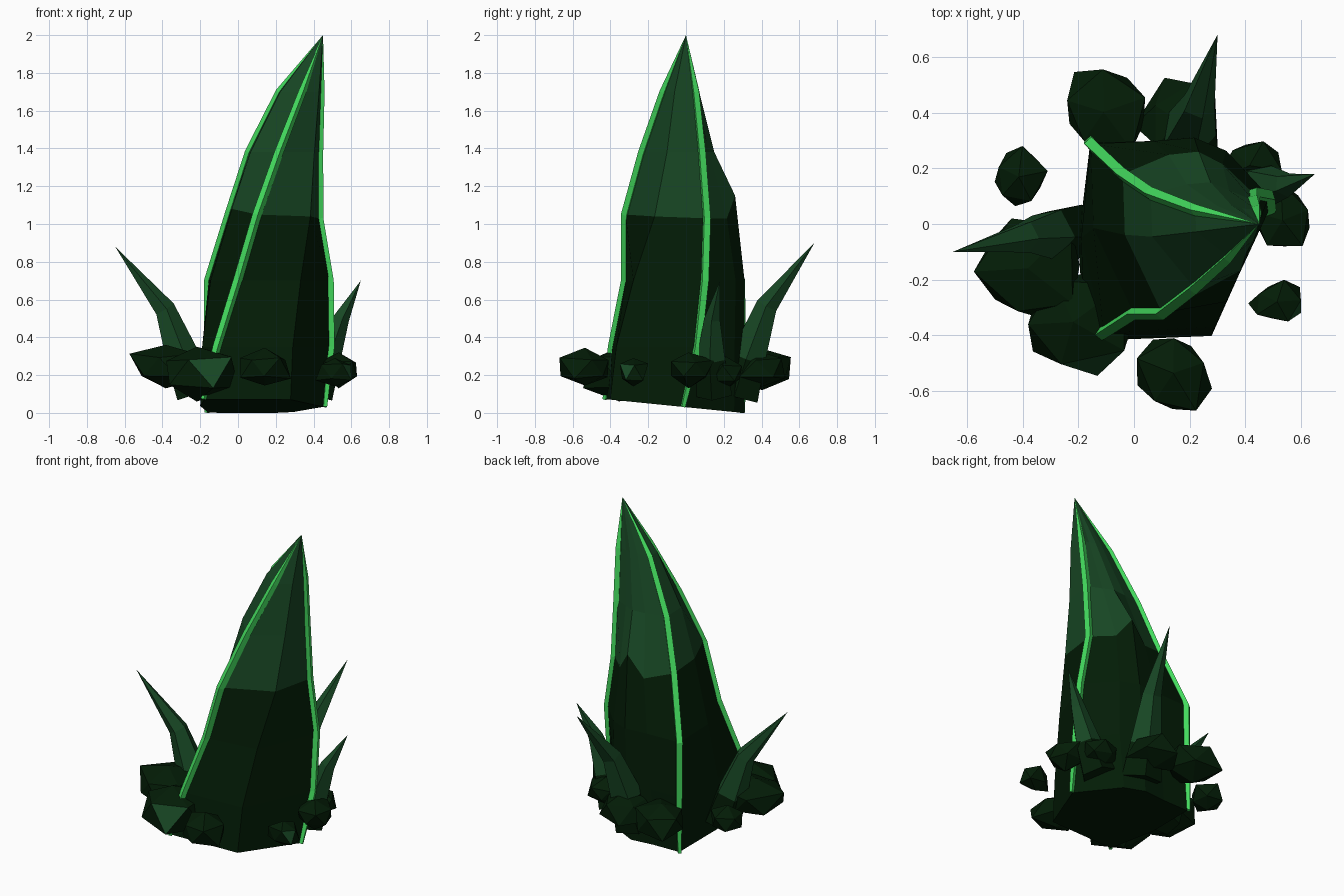
import bpy, bmesh, math, random
from mathutils import Vector

cube = bpy.data.objects.get("Cube")
if cube:
    bpy.data.objects.remove(cube)


def material(name, rgb):
    m = bpy.data.materials.new(name)
    m.use_nodes = True
    m.diffuse_color = (*rgb, 1)
    m.node_tree.nodes["Principled BSDF"].inputs["Base Color"].default_value = (*rgb, 1)
    return m


DARK = material("dark green stone", (0.001, 0.012, 0.002))
MID = material("mid green crystal", (0.009, 0.064, 0.018))
GLOW = material("bright green vein", (0.056, 0.7, 0.11))


def finish(name, bm, mats, rule=None):
    bmesh.ops.recalc_face_normals(bm, faces=bm.faces)
    if rule:
        for f in bm.faces:
            f.material_index = rule(f)
    mesh = bpy.data.meshes.new(name)
    bm.to_mesh(mesh)
    bm.free()
    for m in mats:
        mesh.materials.append(m)
    ob = bpy.data.objects.new(name, mesh)
    bpy.context.collection.objects.link(ob)
    return ob


def skin(rings, tip):
    """Join rings of points, close the bottom and run to a tip."""
    bm = bmesh.new()
    loops = [[bm.verts.new(p) for p in r] for r in rings]
    n = len(loops[0])
    for a, b in zip(loops, loops[1:]):
        for i in range(n):
            j = (i + 1) % n
            bm.faces.new((a[i], a[j], b[j], b[i]))
    end = bm.verts.new(tip)
    for i in range(n):
        bm.faces.new((loops[-1][i], loops[-1][(i + 1) % n], end))
    bm.faces.new(loops[0][::-1])
    return bm


def tapered(path, radii, sides, turn=0.0):
    """Rings square to a path, ending in a point."""
    pts = [Vector(p) for p in path]
    rings = []
    for k, r in enumerate(radii):
        d = (pts[k + 1] - pts[max(k - 1, 0)]).normalized()
        u = d.cross(Vector((0, 1, 0))).normalized()
        v = d.cross(u)
        rings.append([pts[k] + r * (u * math.cos(t) + v * math.sin(t))
                      for t in (turn + math.tau * i / sides for i in range(sides))])
    return skin(rings, pts[-1])


# Main leaning spike: height, centre x/y, half size x/y,
# then unit positions of the back ridge, side ridge, front edge and front ridge
LEVELS = [
    (0.03, 0.12, -0.055, 0.33, 0.365, (-0.84, 0.95), 0.1, (0.48, -0.95), -0.9),
    (0.35, 0.145, -0.04, 0.345, 0.35, (-0.87, 0.95), 0.29, (0.42, -0.94), -0.74),
    (0.70, 0.165, -0.005, 0.32, 0.315, (-1, 0.93), 0.33, (0.52, -0.87), -0.52),
    (1.05, 0.195, -0.03, 0.235, 0.29, (-1, 0.72), 0.48, (0.8, -0.47), -0.4),
    (1.38, 0.245, -0.04, 0.185, 0.19, (-1, 0.79), 0.65, (0.86, -0.32), -0.15),
    (1.70, 0.33, -0.025, 0.11, 0.095, (-1, 0.79), 0.8, (0.9, -0.37), 0.1),
]
# Uneven height of the colour line around the spike
JAG = (0.02, -0.03, 0.1, -0.02, -0.02, -0.01, 0, 0.03)
TIP = Vector((0.45, 0, 2.0))
rings = []
for k, (z, cx, cy, rx, ry, back, side, edge, front) in enumerate(LEVELS):
    outline = [back, (-0.3, 0.96), (0.16, 1), (0.52, 0.85), (1, side), edge,
               (front, -1), (-0.97, -0.03)]
    ring = []
    for (u, v), jag in zip(outline, JAG):
        y = cy + v * ry
        dz = -0.1 * y if k == 0 else jag if k == 3 else 0
        ring.append(Vector((cx + u * rx, y, z + dz)))
    rings.append(ring)
finish("main_spike", skin(rings, TIP), [DARK, MID],
       lambda f: int(f.calc_center_median().z > 1.07))

# Glowing square veins along three ridges, one flat side facing out
for name, i in (("back_vein", 0), ("side_vein", 4), ("front_vein", 6)):
    path = [r[i] for r in rings] + [TIP]
    out = path[1] - Vector((LEVELS[1][1], LEVELS[1][2], path[1].z))
    out.normalize()
    path[0] = path[0] + out * 0.01
    turn = math.atan2(-out.y, -out.x) + math.pi / 4
    finish(name, tapered(path, [0.014, 0.024, 0.025, 0.025, 0.024, 0.021], 4, turn), [GLOW])

# Small bent thorns around the base, with stone roots
THORNS = {
    "right_thorn": ([(-0.23, -0.03, 0.1), (-0.3, -0.035, 0.3), (-0.39, -0.045, 0.55),
                     (-0.65, -0.1, 0.88)], (0.11, 0.095, 0.058)),
    "back_thorn": ([(0.18, 0.27, 0.09), (0.195, 0.33, 0.29), (0.23, 0.43, 0.57),
                    (0.3, 0.68, 0.9)], (0.125, 0.1, 0.06)),
    "left_thorn": ([(0.4, 0.15, 0.1), (0.465, 0.135, 0.29), (0.545, 0.14, 0.5),
                    (0.65, 0.18, 0.7)], (0.105, 0.08, 0.045)),
}
for name, (path, radii) in THORNS.items():
    finish(name, tapered(path, radii, 5, 0.5), [DARK, MID],
           lambda f: int(f.calc_center_median().z > 0.27))

# Faceted rocks: centre, half sizes, whether one facet is crystal
ROCKS = [
    ((-0.1, 0.40, 0.23), (0.14, 0.155, 0.11), False),
    ((0.15, 0.385, 0.23), (0.15, 0.14, 0.105), False),
    ((-0.405, 0.172, 0.24), (0.095, 0.108, 0.085), False),
    ((-0.385, -0.16, 0.245), (0.19, 0.18, 0.115), False),
    ((-0.19, -0.36, 0.205), (0.19, 0.185, 0.145), True),
    ((0.145, -0.54, 0.245), (0.135, 0.13, 0.1), False),
    ((0.505, -0.275, 0.215), (0.095, 0.075, 0.075), True),
    ((0.53, 0.035, 0.225), (0.1, 0.115, 0.095), False),
    ((0.42, 0.215, 0.21), (0.11, 0.082, 0.09), False),
]
random.seed(11)
SHINE = Vector((0.45, -0.75, 0.45)).normalized()
for n, (centre, size, shiny) in enumerate(ROCKS):
    bm = bmesh.new()
    bmesh.ops.create_icosphere(bm, subdivisions=1, radius=1)
    spin = random.uniform(0, math.tau)
    for v in bm.verts:
        x, y, z = v.co * random.uniform(0.75, 1.15)
        v.co = (x * math.cos(spin) - y * math.sin(spin),
                x * math.sin(spin) + y * math.cos(spin), z)
    # Fit the rough lump to its size
    for axis in range(3):
        low = min(v.co[axis] for v in bm.verts)
        high = max(v.co[axis] for v in bm.verts)
        for v in bm.verts:
            t = (v.co[axis] - low) / (high - low)
            v.co[axis] = centre[axis] + size[axis] * (2 * t - 1)
    bm.normal_update()
    best = max(bm.faces, key=lambda f: f.normal.dot(SHINE))
    finish(f"rock_{n + 1}", bm, [DARK, MID], lambda f: int(shiny and f == best))
